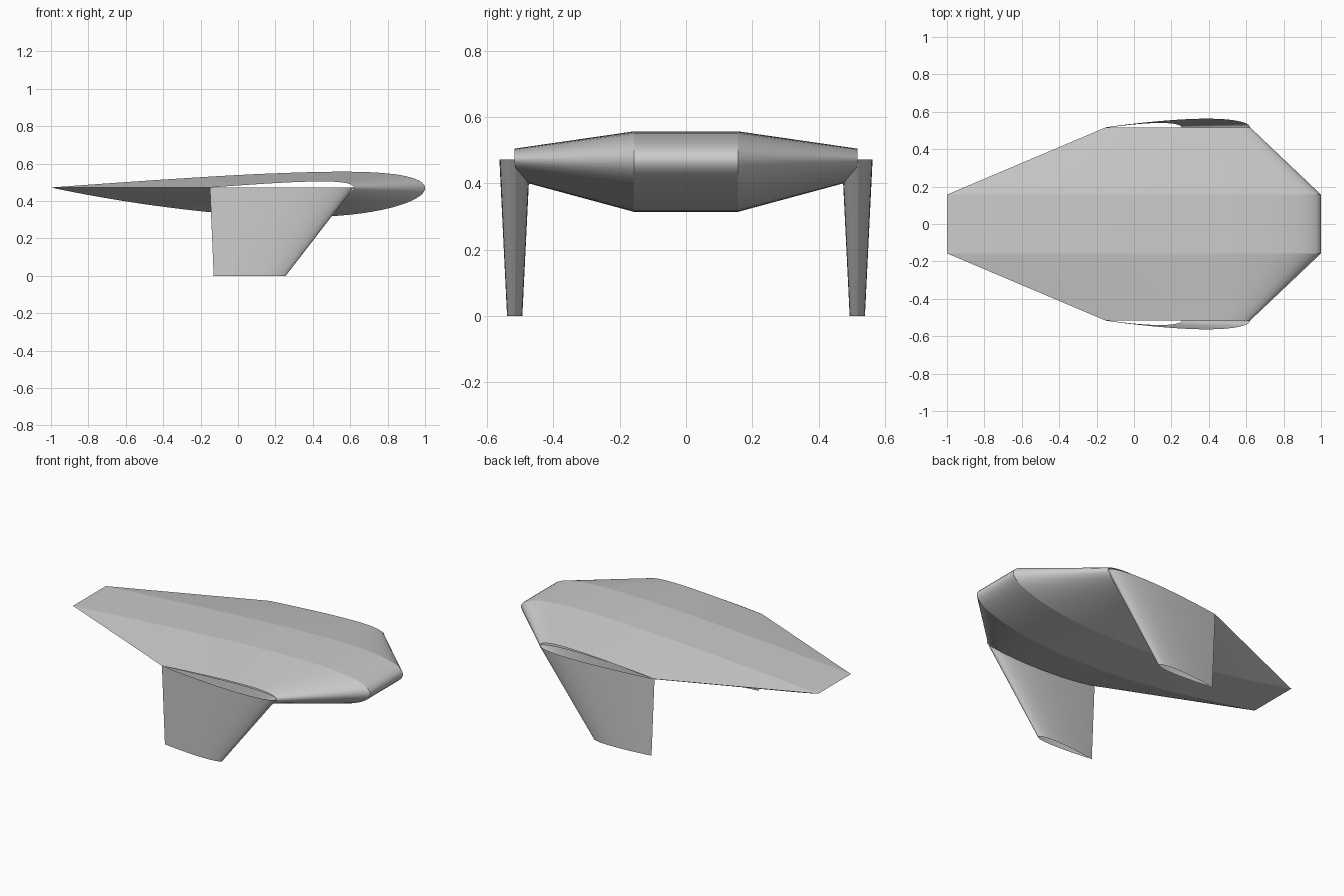
import bpy
import math
from mathutils import Vector

cube = bpy.data.objects.get("Cube")
if cube:
    bpy.data.objects.remove(cube, do_unlink=True)

STEPS = 40            # chordwise divisions per surface
CHORD_Z = 0.472       # height of the wing chord line
ROOT_Y, TIP_Y = 0.157, 0.517
ROOT = (1.0, 2.0)     # leading edge x, chord
TIP = (0.62, 0.77)

grey = bpy.data.materials.new("plain_grey")
grey.use_nodes = True
grey.diffuse_color = (0.6, 0.6, 0.6, 1)
grey.node_tree.nodes["Principled BSDF"].inputs["Base Color"].default_value = (0.6, 0.6, 0.6, 1)


def airfoil(camber, thickness=0.12, peak=0.4):
    """Closed ring of (chord fraction, offset): tail, upper side, nose, lower side."""
    upper, lower = [], []
    for i in range(STEPS + 1):
        u = (1 - math.cos(math.pi * i / STEPS)) / 2
        t = 5 * thickness * (0.2969 * math.sqrt(u) - 0.126 * u - 0.3516 * u**2
                             + 0.2843 * u**3 - 0.1036 * u**4)
        if u < peak:
            c = camber / peak**2 * (2 * peak * u - u * u)
            slope = 2 * camber / peak**2 * (peak - u)
        else:
            c = camber / (1 - peak)**2 * (1 - 2 * peak + 2 * peak * u - u * u)
            slope = 2 * camber / (1 - peak)**2 * (peak - u)
        a = math.atan(slope)
        upper.append((u - t * math.sin(a), c + t * math.cos(a)))
        lower.append((u + t * math.sin(a), c - t * math.cos(a)))
    return upper[::-1] + lower[1:-1]


def wing_section(y, lead, chord):
    return [Vector((lead - u * chord, y, CHORD_Z + w * chord)) for u, w in airfoil(-0.02)]


def fin_section(y, z, lead, chord):
    return [Vector((lead - u * chord, y + w * chord, z)) for u, w in airfoil(0)]


def loft(name, first, second):
    """Open-ended skin between two matching sections."""
    n = len(first)
    faces = [(i, (i + 1) % n, n + (i + 1) % n, n + i) for i in range(n)]
    mesh = bpy.data.meshes.new(name)
    mesh.from_pydata(first + second, [], faces)
    mesh.materials.append(grey)
    obj = bpy.data.objects.new(name, mesh)
    bpy.context.collection.objects.link(obj)
    bpy.ops.object.select_all(action='DESELECT')
    obj.select_set(True)
    bpy.context.view_layer.objects.active = obj
    bpy.ops.object.shade_smooth_by_angle(angle=math.radians(30))
    return obj


# Straight middle panel and the two tapered outer panels
loft("wing_center", wing_section(-ROOT_Y, *ROOT), wing_section(ROOT_Y, *ROOT))
loft("wing_front_panel", wing_section(-TIP_Y, *TIP), wing_section(-ROOT_Y, *ROOT))
loft("wing_back_panel", wing_section(ROOT_Y, *ROOT), wing_section(TIP_Y, *TIP))

# Swept fins hanging from the wing tips
for name, side in (("front_fin", -1), ("back_fin", 1)):
    loft(name, fin_section(side * TIP_Y, CHORD_Z, *TIP),
         fin_section(side * TIP_Y, 0, 0.255, 0.385))
